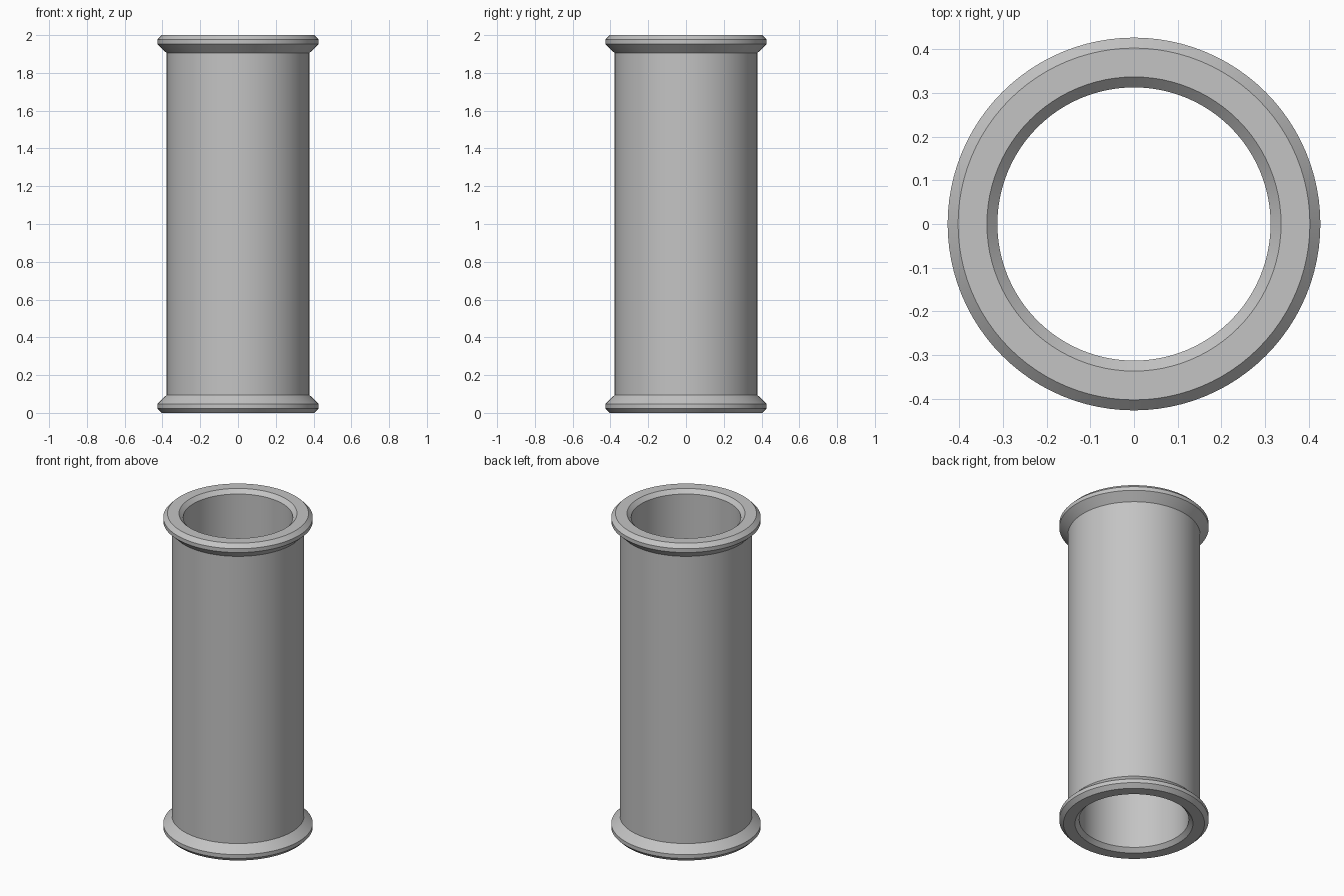
import bpy, bmesh, math
from mathutils import Matrix, Vector

cube = bpy.data.objects.get("Cube")
if cube:
    bpy.data.objects.remove(cube, do_unlink=True)

# Plain grey material
grey = bpy.data.materials.new("plain grey")
grey.use_nodes = True
colour = (0.55, 0.55, 0.55, 1)
grey.diffuse_color = colour
grey.node_tree.nodes["Principled BSDF"].inputs["Base Color"].default_value = colour

HEIGHT = 2.0
SEGMENTS = 96

# Half profile (radius, z) of the flanged end, from bore to outer wall
lower = [(0.313, 0.024), (0.337, 0), (0.403, 0),
         (0.427, 0.024), (0.427, 0.048), (0.378, 0.095)]
profile = lower + [(r, HEIGHT - z) for r, z in reversed(lower)]

# Revolve the closed profile into a tube
bm = bmesh.new()
verts = [bm.verts.new((r, 0, z)) for r, z in profile]
edges = [bm.edges.new((a, b)) for a, b in zip(verts, verts[1:] + verts[:1])]
bmesh.ops.spin(bm, geom=verts + edges, cent=(0, 0, 0), axis=(0, 0, 1),
               angle=math.tau, steps=SEGMENTS, use_merge=True)
bmesh.ops.remove_doubles(bm, verts=bm.verts, dist=0.0001)
bmesh.ops.recalc_face_normals(bm, faces=bm.faces)
mesh = bpy.data.meshes.new("flanged_tube")
bm.to_mesh(mesh)
bm.free()
mesh.materials.append(grey)

tube = bpy.data.objects.new("flanged_tube", mesh)
bpy.context.collection.objects.link(tube)
bpy.ops.object.select_all(action='DESELECT')
tube.select_set(True)
bpy.context.view_layer.objects.active = tube
bpy.ops.object.shade_smooth_by_angle(angle=math.radians(30))
